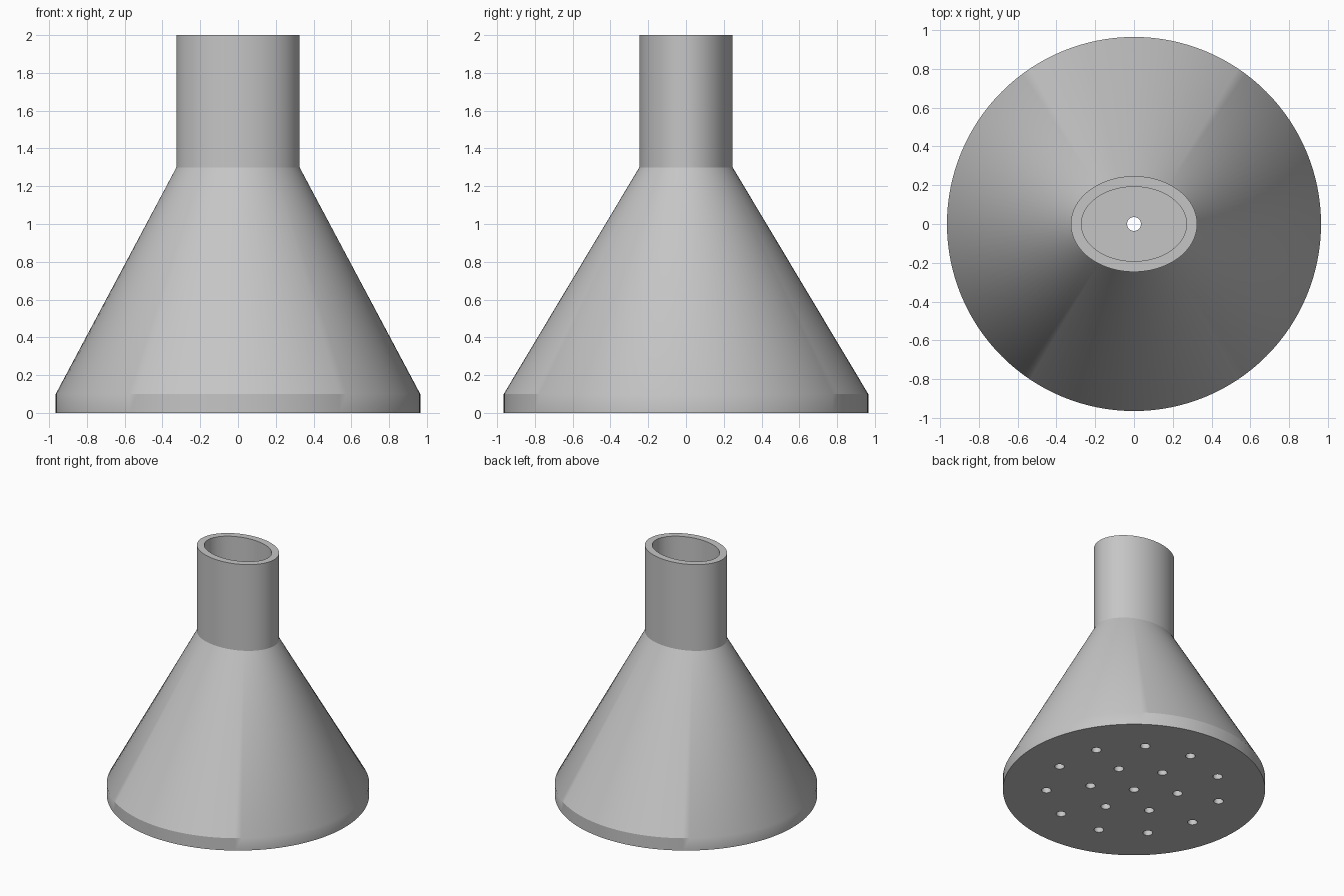
import bpy, bmesh, math

cube = bpy.data.objects.get("Cube")
if cube:
    bpy.data.objects.remove(cube, do_unlink=True)

SIDES = 128
BASE_R, WALL = 0.965, 0.055
NECK_X, NECK_Y = 0.326, 0.247
RIM_Z, NECK_Z, TOP_Z = 0.1, 1.3, 2.0
HOLE_R = 0.036

grey = bpy.data.materials.new("plain grey")
grey.use_nodes = True
colour = (0.56, 0.56, 0.56, 1)
grey.diffuse_color = colour
grey.node_tree.nodes["Principled BSDF"].inputs["Base Color"].default_value = colour


def make_object(name, bm):
    mesh = bpy.data.meshes.new(name)
    bmesh.ops.recalc_face_normals(bm, faces=bm.faces)
    bm.to_mesh(mesh)
    bm.free()
    mesh.materials.append(grey)
    obj = bpy.data.objects.new(name, mesh)
    bpy.context.collection.objects.link(obj)
    return obj


def loft(bm, sections):
    """Skin a stack of ellipses (rx, ry, z) and cap both ends."""
    rings = []
    for rx, ry, z in sections:
        angles = [2 * math.pi * i / SIDES for i in range(SIDES)]
        rings.append([bm.verts.new((rx * math.cos(a), ry * math.sin(a), z)) for a in angles])
    for low, high in zip(rings, rings[1:]):
        for i in range(SIDES):
            j = (i + 1) % SIDES
            bm.faces.new((low[i], low[j], high[j], high[i]))
    bm.faces.new(rings[0])
    bm.faces.new(rings[-1])


# Hollow body: rim, round-to-oval cone, oval neck, then back down the inside
bm = bmesh.new()
inner_x, inner_y, inner_r = NECK_X - WALL, NECK_Y - WALL, BASE_R - WALL
loft(bm, [
    (BASE_R, BASE_R, 0), (BASE_R, BASE_R, RIM_Z),
    (NECK_X, NECK_Y, NECK_Z), (NECK_X, NECK_Y, TOP_Z),
    (inner_x, inner_y, TOP_Z), (inner_x, inner_y, NECK_Z),
    (inner_r, inner_r, RIM_Z),
])
body = make_object("sprinkler_body", bm)

# Spray holes: one in the centre and two rings, drilled through the base plate
bm = bmesh.new()
for count, radius in ((1, 0), (6, 0.325), (11, 0.645)):
    for i in range(count):
        a = math.pi / 2 + 2 * math.pi * i / count
        hole = bmesh.ops.create_cone(bm, cap_ends=True, segments=24, radius1=HOLE_R,
                                     radius2=HOLE_R, depth=0.4)
        bmesh.ops.translate(bm, verts=hole["verts"],
                            vec=(radius * math.cos(a), radius * math.sin(a), 0))
drill = make_object("hole_cutter", bm)
drill.hide_render = True

cut = body.modifiers.new("spray_holes", "BOOLEAN")
cut.operation = "DIFFERENCE"
cut.solver = "EXACT"
cut.object = drill

bpy.ops.object.select_all(action="DESELECT")
body.select_set(True)
bpy.context.view_layer.objects.active = body
bpy.ops.object.modifier_apply(modifier=cut.name)
bpy.data.objects.remove(drill, do_unlink=True)

# Smooth walls, with a crisp line where the neck meets the cone
bpy.ops.object.shade_smooth_by_angle(angle=math.radians(30))
mesh = body.data
for edge in mesh.edges:
    if all(abs(mesh.vertices[v].co.z - NECK_Z) < 1e-3 for v in edge.vertices):
        edge.use_edge_sharp = True
